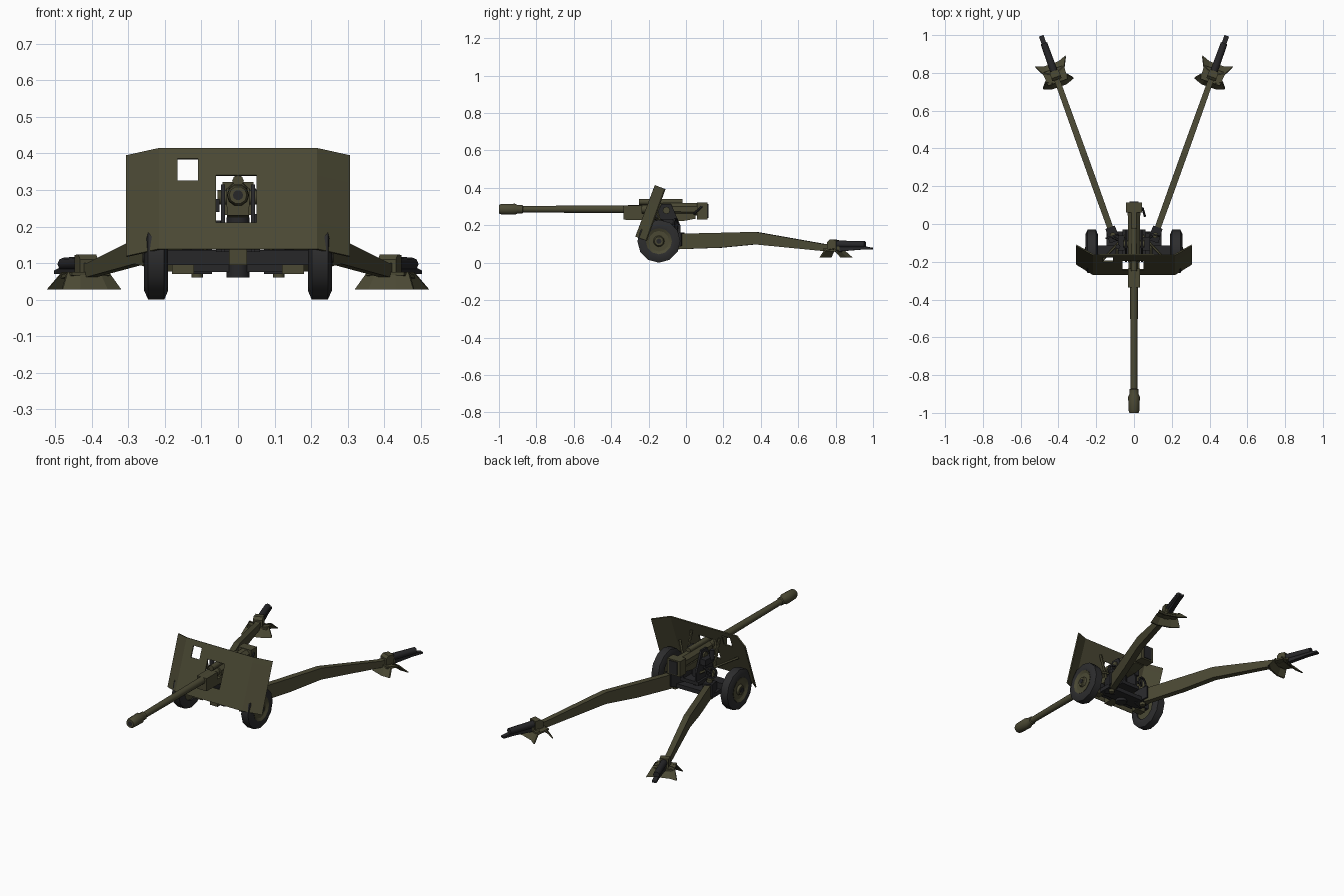
import bpy, bmesh, math
from mathutils import Vector as V

if "Cube" in bpy.data.objects:
    bpy.data.objects.remove(bpy.data.objects["Cube"])


def material(name, rgb):
    m = bpy.data.materials.new(name)
    m.diffuse_color = (*rgb, 1)
    m.use_nodes = True
    m.node_tree.nodes["Principled BSDF"].inputs["Base Color"].default_value = m.diffuse_color
    return m


OLIVE = material("olive paint", (0.070, 0.066, 0.034))
METAL = material("dark metal", (0.020, 0.020, 0.022))
RUBBER = material("tyre rubber", (0.026, 0.026, 0.027))


def finish(name, bm, mat, smooth=None):
    bmesh.ops.recalc_face_normals(bm, faces=bm.faces)
    me = bpy.data.meshes.new(name)
    bm.to_mesh(me)
    bm.free()
    me.materials.append(mat)
    ob = bpy.data.objects.new(name, me)
    bpy.context.collection.objects.link(ob)
    if smooth:
        me.polygons.foreach_set("use_smooth", [True] * len(me.polygons))
        me.set_sharp_from_angle(angle=math.radians(smooth))
    return ob


def loft(name, rings, mat, closed=False, smooth=None):
    """Skin a list of equal point rings; closed joins last ring to first."""
    bm = bmesh.new()
    vs = [[bm.verts.new(p) for p in r] for r in rings]
    n = len(vs[0])
    pairs = list(zip(vs, vs[1:])) + ([(vs[-1], vs[0])] if closed else [])
    for a, b in pairs:
        for i in range(n):
            j = (i + 1) % n
            bm.faces.new((a[i], a[j], b[j], b[i]))
    if not closed:
        bm.faces.new(vs[0])
        bm.faces.new(vs[-1])
    return finish(name, bm, mat, smooth)


def lathe(name, start, direction, profile, n, mat, closed=False, smooth=40, phase=0.0):
    """Turn (distance, radius) pairs around a line."""
    d = V(direction).normalized()
    a = d.cross(V((0, 0, 1)))
    a = a.normalized() if a.length > 1e-4 else V((1, 0, 0))
    b = a.cross(d)
    rings = []
    for t, r in profile:
        c = V(start) + d * t
        rings.append([c + (a * math.cos(k) + b * math.sin(k)) * r
                      for k in (math.tau * i / n + phase for i in range(n))])
    return loft(name, rings, mat, closed, smooth)


def rod(name, p, q, r, mat, n=8, r2=None):
    d = V(q) - V(p)
    return lathe(name, p, d, [(0, r), (d.length, r2 or r)], n, mat, smooth=50)


def box(name, x, y, z, mat):
    return loft(name, [[(a, y[0], z[0]), (a, y[1], z[0]), (a, y[1], z[1]), (a, y[0], z[1])]
                       for a in x], mat)


def side_plate(name, x, outline, mat):
    """Extrude a (y, z) outline across x."""
    return loft(name, [[(a, y, z) for y, z in outline] for a in x], mat)


# Shield: bent plate with gun opening and sight window
def shield_point(x, z):
    t = (z - 0.138) / 0.277
    if abs(x) > 0.22:
        return (x, -0.212 + 0.1 * t, 0.118 + 0.277 * t)
    return (x, -0.268 + 0.105 * t, z)


xs = [-0.305, -0.215, -0.165, -0.11, -0.06, 0.05, 0.215, 0.305]
zs = [0.138, 0.21, 0.325, 0.34, 0.385, 0.414]
holes = {(2, 2), (2, 3), (4, 1), (4, 2)}
bm = bmesh.new()
grid = [[bm.verts.new(shield_point(x, z)) for z in zs] for x in xs]
for i in range(len(xs) - 1):
    for j in range(len(zs) - 1):
        if (i, j) not in holes:
            bm.faces.new((grid[i][j], grid[i + 1][j], grid[i + 1][j + 1], grid[i][j + 1]))
shield = finish("shield", bm, OLIVE)
sol = shield.modifiers.new("thickness", "SOLIDIFY")
sol.thickness = 0.007
sol.offset = 0

# Barrel, muzzle brake and breech
GZ = 0.286
lathe("barrel", (0, -0.93, GZ), (0, 1, 0), [(0, 0.017), (0.6, 0.021), (0.85, 0.024), (0.98, 0.026)], 12, OLIVE)
lathe("muzzle_brake", (0, -1, GZ), (0, 1, 0),
      [(0, 0.024), (0.012, 0.029), (0.085, 0.031), (0.1, 0.024), (0.125, 0.023), (0.13, 0.017)], 10, OLIVE)
rod("bore", (0, -1.0005, GZ), (0, -0.99, GZ), 0.014, METAL, 10)
lathe("breech_sleeve", (0, -0.2, GZ), (0, 1, 0), [(0, 0.034), (0.27, 0.036)], 8, OLIVE, phase=math.pi / 8)
box("breech_block", (-0.042, 0.042), (0.06, 0.115), (0.232, 0.322), OLIVE)
box("breech_wedge", (-0.025, 0.025), (0.112, 0.12), (0.24, 0.315), METAL)
rod("breech_lever", (0.045, 0.085, 0.3), (0.058, 0.04, 0.26), 0.006, METAL, 6)

# Cradle and recoil cylinders
side_plate("cradle", (-0.03, 0.03), [(-0.335, 0.23), (-0.02, 0.222), (0.05, 0.235), (0.05, 0.262),
                                    (-0.335, 0.262)], OLIVE)
box("cradle_collar", (-0.032, 0.032), (-0.335, -0.235), (0.255, 0.305), OLIVE)
rod("recoil_cylinder", (0, -0.25, 0.325), (0, -0.02, 0.325), 0.016, OLIVE, 8)

# Upper carriage
for s, side in ((1, "right"), (-1, "left")):
    side_plate("cheek_" + side, (s * 0.036, s * 0.047),
               [(-0.2, 0.13), (-0.03, 0.13), (-0.03, 0.2), (-0.08, 0.315), (-0.13, 0.315), (-0.17, 0.24)], METAL)
    rod("trunnion_" + side, (s * 0.03, -0.105, 0.28), (s * 0.056, -0.105, 0.28), 0.02, OLIVE, 8)
    # Shield braces
    rod("shield_brace_" + side, (s * 0.09, -0.11, 0.12), (s * 0.09, -0.18, 0.36), 0.008, OLIVE, 6)
    rod("shield_strut_" + side, (s * 0.045, -0.06, 0.19), (s * 0.19, -0.215, 0.26), 0.007, OLIVE, 6)
box("turntable", (-0.06, 0.06), (-0.19, -0.03), (0.13, 0.15), METAL)
rod("traverse_pivot", (0, -0.11, 0.06), (0, -0.11, 0.225), 0.032, METAL, 10)

# Axle and lower carriage
box("axle_beam", (-0.2, 0.2), (-0.175, -0.115), (0.095, 0.136), METAL)
box("lower_carriage", (-0.145, 0.145), (-0.13, -0.04), (0.076, 0.1), METAL)
box("front_bracket", (-0.025, 0.025), (-0.225, -0.15), (0.095, 0.14), OLIVE)
for s in (1, -1):
    box("carriage_foot", (s * 0.12, s * 0.18), (-0.16, -0.12), (0.07, 0.1), OLIVE)

# Laying gear on the left, elevating gear on the right
for name, c, d in (("traverse_handwheel", (-0.115, -0.07, 0.21), (-0.3, 1, 0)),
                   ("elevation_handwheel", (0.1, -0.06, 0.205), (0.3, 1, 0))):
    lathe(name, c, d, [(0, 0.036), (0.009, 0.036), (0.009, 0.027), (0, 0.027)], 10, METAL, closed=True)
    rod(name + "_shaft", (c[0] * 0.4, -0.1, c[2]), c, 0.007, METAL, 6)
    for z in (-1, 1):
        rod(name + "_spoke", c, (c[0], c[1], c[2] + z * 0.032), 0.004, METAL, 4)
box("sight_mount", (-0.085, -0.05), (-0.14, -0.06), (0.24, 0.275), METAL)
rod("sight_tube", (-0.085, -0.12, 0.26), (-0.085, -0.12, 0.315), 0.013, METAL, 8)
box("gear_case", (0.047, 0.085), (-0.14, -0.07), (0.18, 0.235), METAL)

# Wheels
for s, side in ((1, "right"), (-1, "left")):
    c = (s * 0.224, -0.145, 0.115)
    lathe("tyre_" + side, c, (s, 0, 0), [(-0.028, 0.068), (-0.033, 0.09), (-0.022, 0.115), (0.022, 0.115),
                                       (0.033, 0.09), (0.028, 0.068)], 12, RUBBER, closed=True)
    lathe("wheel_disc_" + side, c, (s, 0, 0), [(-0.02, 0.07), (0.03, 0.07), (0.022, 0.055), (0.022, 0.03),
                                             (0.035, 0.024)], 12, OLIVE, smooth=20)
    rod("hub_cap_" + side, (s * 0.255, -0.145, 0.115), (s * 0.262, -0.145, 0.115), 0.014, METAL, 8)

# Split trails with spades and towing handles
for s, side in ((1, "right"), (-1, "left")):
    root = V((s * 0.115, -0.05, 0))
    u = V((s * 0.295, 0.82, 0)).normalized()
    w = V((u.y, -u.x, 0))

    def P(t, a, z):
        return root + u * t + w * a + V((0, 0, z))

    def beam(name, stations, mat):
        return loft(name, [[P(t, -h, z0), P(t, h, z0), P(t, h, z1), P(t, -h, z1)]
                           for t, h, z0, z1 in stations], mat)

    beam("trail_" + side, [(0.01, 0.016, 0.072, 0.155), (0.25, 0.017, 0.08, 0.16), (0.45, 0.017, 0.098, 0.165),
                           (0.84, 0.015, 0.062, 0.1), (0.93, 0.015, 0.06, 0.1)], OLIVE)
    beam("trail_hinge_" + side, [(-0.045, 0.03, 0.07, 0.15), (0.035, 0.026, 0.09, 0.162)], METAL)
    rod("hinge_pin_" + side, P(-0.01, 0, 0.06), P(-0.01, 0, 0.175), 0.016, OLIVE, 8)
    # Spade: two sloping blades under a deck, with an angled upright
    for name, ta, tb in (("front_spade_", 0.855, 0.825), ("rear_spade_", 0.895, 0.945)):
        loft(name + side, [[P(ta + bend, a * 0.7, 0.076), P(tb + bend, a, 0.028),
                            P(tb + bend + 0.009, a, 0.028), P(ta + bend + 0.009, a * 0.7, 0.076)]
                           for a, bend in ((-0.085, 0.016), (-0.04, 0), (0.04, 0), (0.085, 0.016))], OLIVE)
    beam("spade_deck_" + side, [(0.85, 0.055, 0.066, 0.076), (0.925, 0.06, 0.058, 0.068)], OLIVE)
    beam("spade_block_" + side, [(0.865, 0.026, 0.06, 0.11), (0.88, 0.026, 0.06, 0.124),
                                 (0.915, 0.024, 0.06, 0.122)], OLIVE)
    # Towing handle
    rod("trail_handle_" + side, P(0.9, 0, 0.099), P(1.07, 0, 0.097), 0.02, METAL, 8, 0.018)
    beam("trail_tip_" + side, [(0.92, 0.012, 0.06, 0.085), (1.05, 0.012, 0.07, 0.09),
                               (1.112, 0.013, 0.07, 0.08)], METAL)
